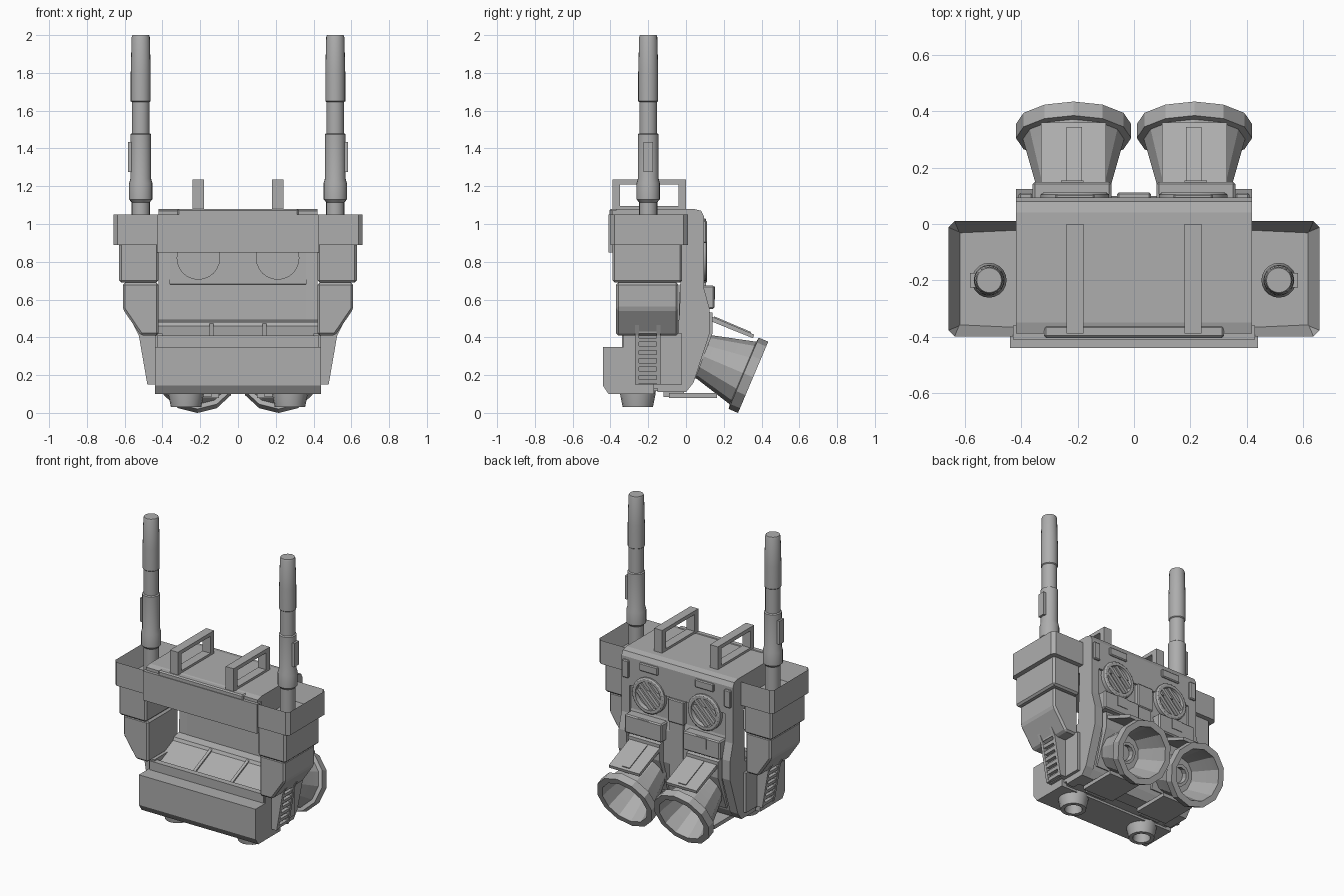
import bpy, bmesh, math
from mathutils import Vector

if "Cube" in bpy.data.objects:
    bpy.data.objects.remove(bpy.data.objects["Cube"])

grey = bpy.data.materials.new("plain_grey")
grey.use_nodes = True
grey.diffuse_color = (0.42, 0.42, 0.42, 1)
grey.node_tree.nodes["Principled BSDF"].inputs["Base Color"].default_value = grey.diffuse_color


def finish(name, bm, mirror=False, bevel=0, smooth=False):
    """Turn a bmesh into an object, optionally mirrored across x and bevelled."""
    bmesh.ops.remove_doubles(bm, verts=bm.verts, dist=1e-5)
    bmesh.ops.recalc_face_normals(bm, faces=bm.faces)
    mesh = bpy.data.meshes.new(name)
    bm.to_mesh(mesh)
    bm.free()
    mesh.materials.append(grey)
    ob = bpy.data.objects.new(name, mesh)
    bpy.context.collection.objects.link(ob)
    if bevel:
        mod = ob.modifiers.new("bevel", "BEVEL")
        mod.width, mod.segments, mod.limit_method = bevel, 1, "ANGLE"
    if mirror:
        ob.modifiers.new("mirror", "MIRROR").use_mirror_merge = False
    if smooth:
        bpy.ops.object.select_all(action="DESELECT")
        ob.select_set(True)
        bpy.context.view_layer.objects.active = ob
        bpy.ops.object.shade_smooth_by_angle(angle=math.radians(28))
    return ob


def prism(name, pts, axis, lo, hi, **kw):
    """Extrude a profile along x (points y,z), y (points x,z) or z (points x,y)."""
    bm = bmesh.new()
    slot = "xyz".index(axis)

    def place(p, w):
        c = list(p)
        c.insert(slot, w)
        return bm.verts.new(c)
    a = [place(p, lo) for p in pts]
    b = [place(p, hi) for p in pts]
    bm.faces.new(a)
    bm.faces.new(b)
    for i in range(len(pts)):
        j = (i + 1) % len(pts)
        bm.faces.new((a[i], a[j], b[j], b[i]))
    return finish(name, bm, **kw)


def box(name, x, y, z, **kw):
    return prism(name, [(x[0], y[0]), (x[1], y[0]), (x[1], y[1]), (x[0], y[1])], "z", *z, **kw)


def lathe(name, profile, origin, axis, segs, **kw):
    """Revolve (radius, distance) points around an axis through origin."""
    bm = bmesh.new()
    axis = Vector(axis).normalized()
    u = Vector((1, 0, 0)) if abs(axis.x) < 0.9 else Vector((0, 1, 0))
    v = axis.cross(u)
    rings = []
    for r, t in profile:
        rings.append([bm.verts.new(Vector(origin) + axis * t + r * (
            u * math.cos(k * math.tau / segs) + v * math.sin(k * math.tau / segs)))
            for k in range(segs)])
    for a, b in zip(rings, rings[1:]):
        for k in range(segs):
            n = (k + 1) % segs
            bm.faces.new((a[k], a[n], b[n], b[k]))
    bmesh.ops.dissolve_degenerate(bm, dist=1e-5, edges=bm.edges)
    return finish(name, bm, **kw)


# Main shell: roof, front fascia, back wall with sloping lower back
prism("roof", [(-.39, .85), (-.39, 1.07), (-.35, 1.08), (.04, 1.08), (.08, 1.07),
               (.095, 1.04), (.095, .85)], "x", -.42, .42)
box("fascia", (-.43, .43), (-.41, -.36), (.85, 1.05))
box("roof_front_lip", (-.32, .32), (-.405, -.36), (1.04, 1.08), bevel=.008)
box("back_wall", (-.41, .41), (-.02, .08), (.5, .9))
prism("lower_back", [(-.1, .11), (0, .11), (.03, .16), (.1, .4), (.1, .62), (.08, .69),
                     (-.035, .68), (-.04, .4)], "x", -.36, .36)
prism("back_rail", [(-.15, .11), (0, .11), (.04, .16), (.125, .42), (.125, .55), (.095, .66),
                    (.095, .9), (-.02, .9), (-.04, .41), (-.15, .3)], "x", .36, .42, mirror=True)
prism("recess_shelf", [(0, .5), (-.09, .48), (-.1, .46), (-.32, .36), (-.32, .13), (0, .13)],
      "x", -.42, .42)
prism("shelf_rib", [(-.09, .475), (-.31, .375), (-.31, .35), (-.09, .45)], "x", .13, .15, mirror=True)
box("shelf_back_strip", (-.43, .43), (-.34, -.3), (.3, .41))
prism("front_block", [(-.41, .1), (-.44, .145), (-.44, .35), (-.17, .35), (-.17, .1)], "x", -.44, .44)
box("underside", (-.4, .4), (-.2, -.02), (.115, .3))

# Side pods, with an open tray on top
bm = bmesh.new()
bmesh.ops.create_cube(bm, size=1)
for v in bm.verts:
    v.co = Vector((.5175, -.195, .97)) + Vector((v.co.x * .285, v.co.y * .41, v.co.z * .16))
uprights = [e for e in bm.edges if abs(e.verts[0].co.z - e.verts[1].co.z) > .1 and e.verts[0].co.x > .6]
bmesh.ops.bevel(bm, geom=uprights, offset=.022, segments=1, affect="EDGES")
bm.faces.ensure_lookup_table()
top = max(bm.faces, key=lambda f: f.calc_center_median().z)
bmesh.ops.inset_individual(bm, faces=[top], thickness=.045)
for v in top.verts:
    v.co.z -= .12
finish("pod_tray", bm, mirror=True)
box("pod_middle", (.42, .63), (-.39, -.02), (.69, .9), mirror=True, bevel=.012)
prism("pod_lower", [(.42, .41), (.515, .41), (.61, .55), (.61, .69), (.42, .69)], "y",
      -.37, -.04, mirror=True, bevel=.012)
box("pod_inner_side", (.4, .44), (-.33, -.02), (.15, .42), mirror=True)

# Louvred side fins
fin = [(.44, .15), (.48, .15), (.525, .41), (.575, .51), (.44, .51)]
for y0, y1 in ((-.27, -.25), (-.155, -.135)):
    prism("fin_rail", fin, "y", y0, y1, mirror=True)
prism("fin_core", [(x - .025 if x > .45 else x, z) for x, z in fin], "y", -.26, -.145, mirror=True)
for i in range(8):
    z = .155 + i * .044
    x = .48 + (z - .15) * .173 + max(0, z - .41) * .327
    prism("fin_louvre", [(x - .04, z), (x - .003, z), (x + .001, z + .022), (x - .04, z + .022)],
          "y", -.26, -.145, mirror=True)

# Antennas
lathe("antenna", [(0, -.13), (.048, -.13), (.048, .065), (.062, .08), (.062, .165), (.055, .19),
                  (.055, .425), (.047, .43), (.047, .595), (.053, .6), (.053, .75), (.048, .94),
                  (.044, .95), (0, .95)], (.515, -.2, 1.05), (0, 0, 1), 20, mirror=True, smooth=True)
box("antenna_switch", (.55, .583), (-.225, -.175), (1.275, 1.435), mirror=True)

# Carrying handles
for y0, y1 in ((-.39, -.35), (-.04, 0)):
    box("handle_post", (.18, .24), (y0, y1), (1.06, 1.22), mirror=True)
box("handle_grip", (.18, .24), (-.39, 0), (1.21, 1.235), mirror=True)
box("handle_base", (.18, .24), (-.39, 0), (1.075, 1.095), mirror=True)

# Round vents with diagonal slats
for side in (-1, 1):
    cx, cz = side * .21, .82
    lathe("vent_ring", [(.122, -.13), (.122, .025), (.112, .032), (.095, .032), (.09, .005),
                        (0, .005)], (cx, .08, cz), (0, 1, 0), 24, smooth=True)
    lathe("vent_drum", [(0, -.04), (.115, -.04), (.115, .05)], (cx, 0, cz), (0, 1, 0), 24, smooth=True)
    d = math.sqrt(.5)
    for off, half in ((-.05, .08), (0, .095), (.05, .08)):
        corners = [(-half, off - .011), (half, off - .011), (half, off + .011), (-half, off + .011)]
        prism("vent_slat", [(cx + (a - b) * d, cz + (a + b) * d) for a, b in corners], "y", .08, .106)

# Back details: centre block, hinges, top corner clips, lower boxes
box("centre_block", (-.06, .06), (.06, .112), (.69, .85), bevel=.006)
box("centre_spine", (-.05, .05), (.05, .105), (.3, .7))
box("hinge", (.14, .28), (.06, .107), (.975, 1.03), mirror=True, bevel=.006)
box("corner_clip", (.36, .41), (.05, .11), (.9, 1.02), mirror=True, bevel=.006)
box("thruster_box", (.08, .36), (.05, .15), (.55, .675), mirror=True, bevel=.008)
box("thruster_box_slot", (.18, .26), (.14, .154), (.6, .67), mirror=True)
prism("thruster_mount", [(0, .2), (.05, .18), (.14, .42), (.14, .53), (.05, .55)],
      "x", .1, .34, mirror=True)

# Thruster nozzles with flaps
axis = (0, .92, -.39)
lathe("nozzle", [(0, -.04), (.12, -.04), (.12, 0), (.18, .228), (.205, .232), (.205, .286),
                 (.165, .286), (.16, .24), (.115, .07), (.07, .07), (.07, .1), (.05, .1),
                 (.05, .06), (0, .06)],
      (.215, .092, .3), axis, 12, mirror=True, smooth=True)
prism("upper_flap", [(.125, .515), (.36, .415), (.355, .395), (.12, .49)], "x", .1, .33, mirror=True)
prism("flap_strip", [(.15, .511), (.345, .428), (.34, .41), (.145, .49)], "x", .185, .24, mirror=True)
box("lower_flap", (.1, .33), (-.09, .165), (.08, .105), mirror=True)
box("lower_flap_root", (.14, .29), (-.12, -.01), (.085, .15), mirror=True)

# Downward jets
lathe("downward_jet", [(0, .15), (.097, .15), (.094, .1), (.08, .03), (.055, .03), (.05, .09),
                       (0, .09)], (.275, -.255, 0), (0, 0, 1), 16, mirror=True, smooth=True)
